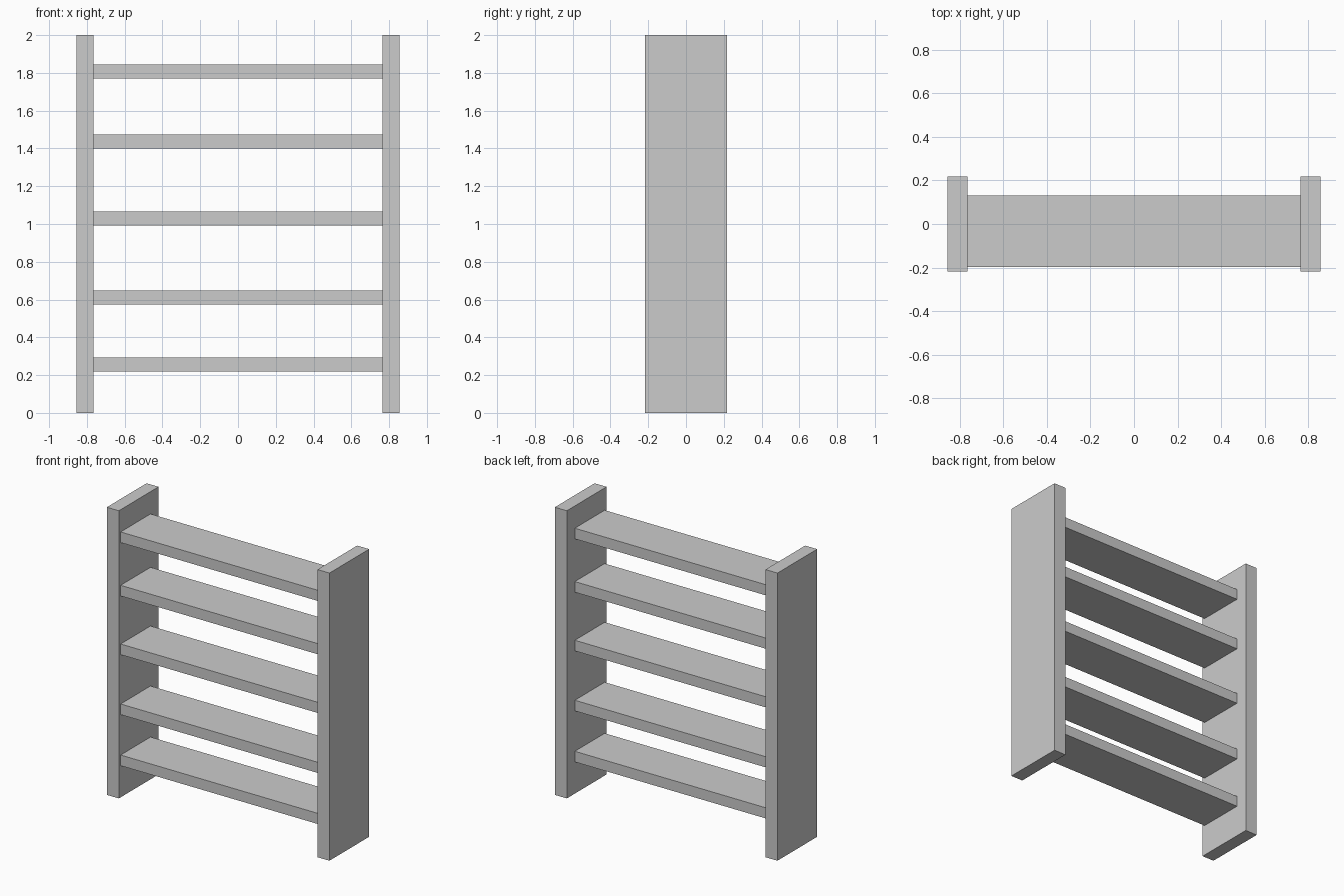
import bpy

if "Cube" in bpy.data.objects:
    bpy.data.objects.remove(bpy.data.objects["Cube"])


def box(name, x, y, z):
    """Axis-aligned box from (min, max) ranges."""
    bpy.ops.mesh.primitive_cube_add(size=1, location=[(a + b) / 2 for a, b in (x, y, z)])
    ob = bpy.context.object
    ob.name = name
    ob.scale = [b - a for a, b in (x, y, z)]
    bpy.ops.object.transform_apply(location=False, rotation=False, scale=True)
    return ob


INNER, OUTER = 0.764, 0.856

# Upright side panels
box("left_side_panel", (-OUTER, -INNER), (-0.218, 0.218), (0, 2))
box("right_side_panel", (INNER, OUTER), (-0.218, 0.218), (0, 2))

# Shelves, unevenly spaced and set towards the front
for i, z in enumerate((0.22, 0.575, 0.992, 1.40, 1.771)):
    box(f"shelf_{i + 1}", (-INNER, INNER), (-0.198, 0.13), (z, z + 0.074))
